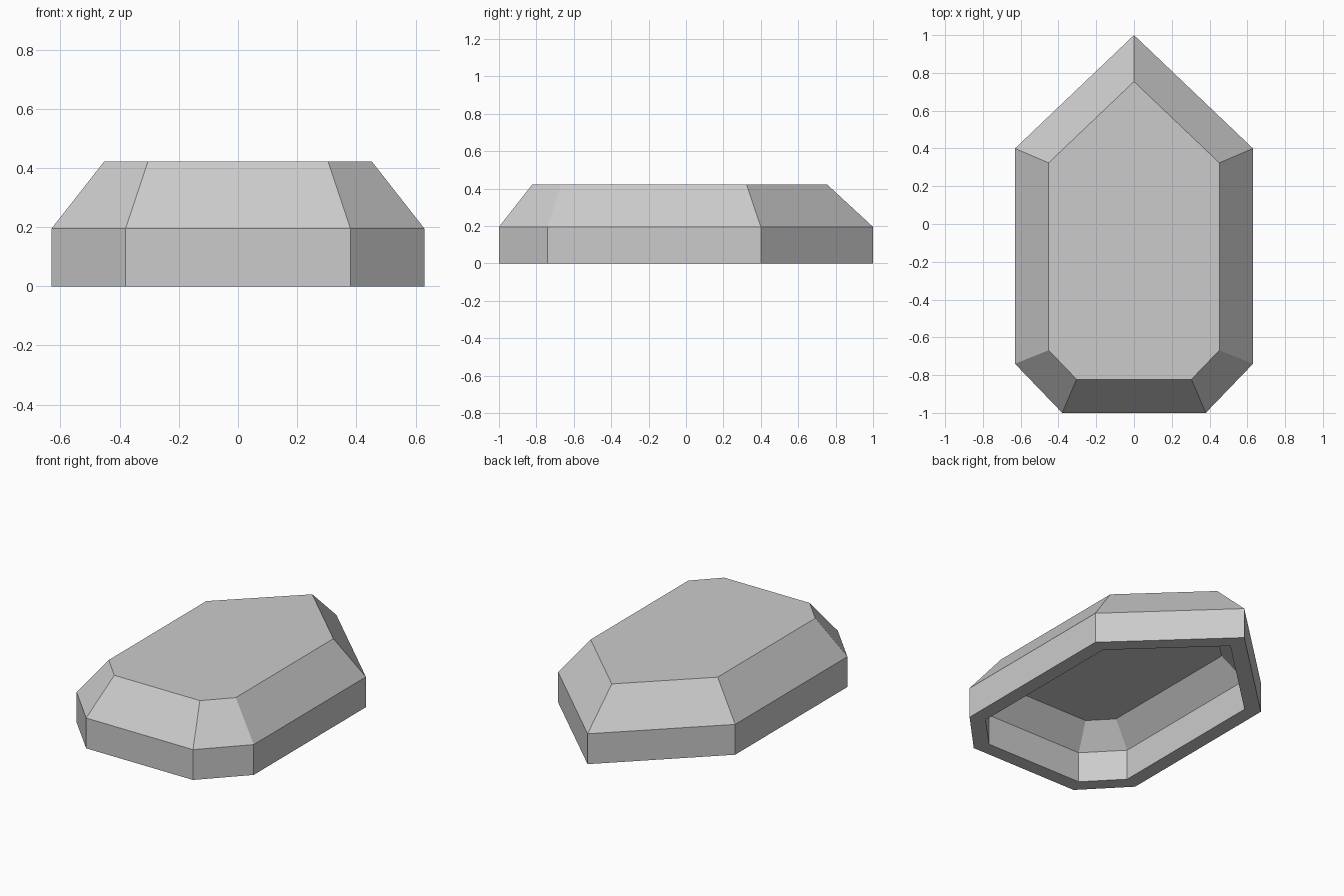
import bpy
import bmesh
from mathutils import Vector

# Remove the default object
cube = bpy.data.objects.get("Cube")
if cube:
    bpy.data.objects.remove(cube, do_unlink=True)

# Single plain grey material
grey = bpy.data.materials.new("plain grey")
grey.use_nodes = True
colour = (0.6, 0.6, 0.6, 1.0)
grey.diffuse_color = colour
grey.node_tree.nodes["Principled BSDF"].inputs["Base Color"].default_value = colour

# Footprint, counter-clockwise: pointed back, chamfered front corners
left_side = [(0.38, -1.0), (0.63, -0.74), (0.63, 0.4)]
outline = [Vector(p) for p in left_side] + [Vector((0, 1))]
outline += [Vector((-x, y)) for x, y in reversed(left_side)]


def inset(points, distance):
    """Move every edge of a counter-clockwise polygon inward by distance."""
    result = []
    for i, p in enumerate(points):
        a = (p - points[i - 1]).normalized()
        b = (points[(i + 1) % len(points)] - p).normalized()
        n1, n2 = Vector((-a.y, a.x)), Vector((-b.y, b.x))
        result.append(p + (n1 + n2) * distance / (1 + n1.dot(n2)))
    return result


# Section through the shell as (inset, height): outside up, then inside down
section = [(0, 0), (0, 0.195), (0.178, 0.422),
           (0.22, 0.335), (0.092, 0.195), (0.092, 0)]

bm = bmesh.new()
rings = [[bm.verts.new((p.x, p.y, z)) for p in inset(outline, d)]
         for d, z in section]


def bridge(lower, upper):
    for i in range(len(lower)):
        j = (i + 1) % len(lower)
        bm.faces.new((lower[i], lower[j], upper[j], upper[i]))


# Outer walls and bevel, inner bevel and walls, bottom rim
for k in (0, 1, 3, 4, 5):
    bridge(rings[k], rings[(k + 1) % len(rings)])

# Flat top and inner ceiling
bm.faces.new(rings[2])
bm.faces.new(list(reversed(rings[3])))

mesh = bpy.data.meshes.new("hollow_gem_shell")
bm.to_mesh(mesh)
bm.free()
mesh.materials.append(grey)
shell = bpy.data.objects.new("hollow_gem_shell", mesh)
bpy.context.collection.objects.link(shell)
